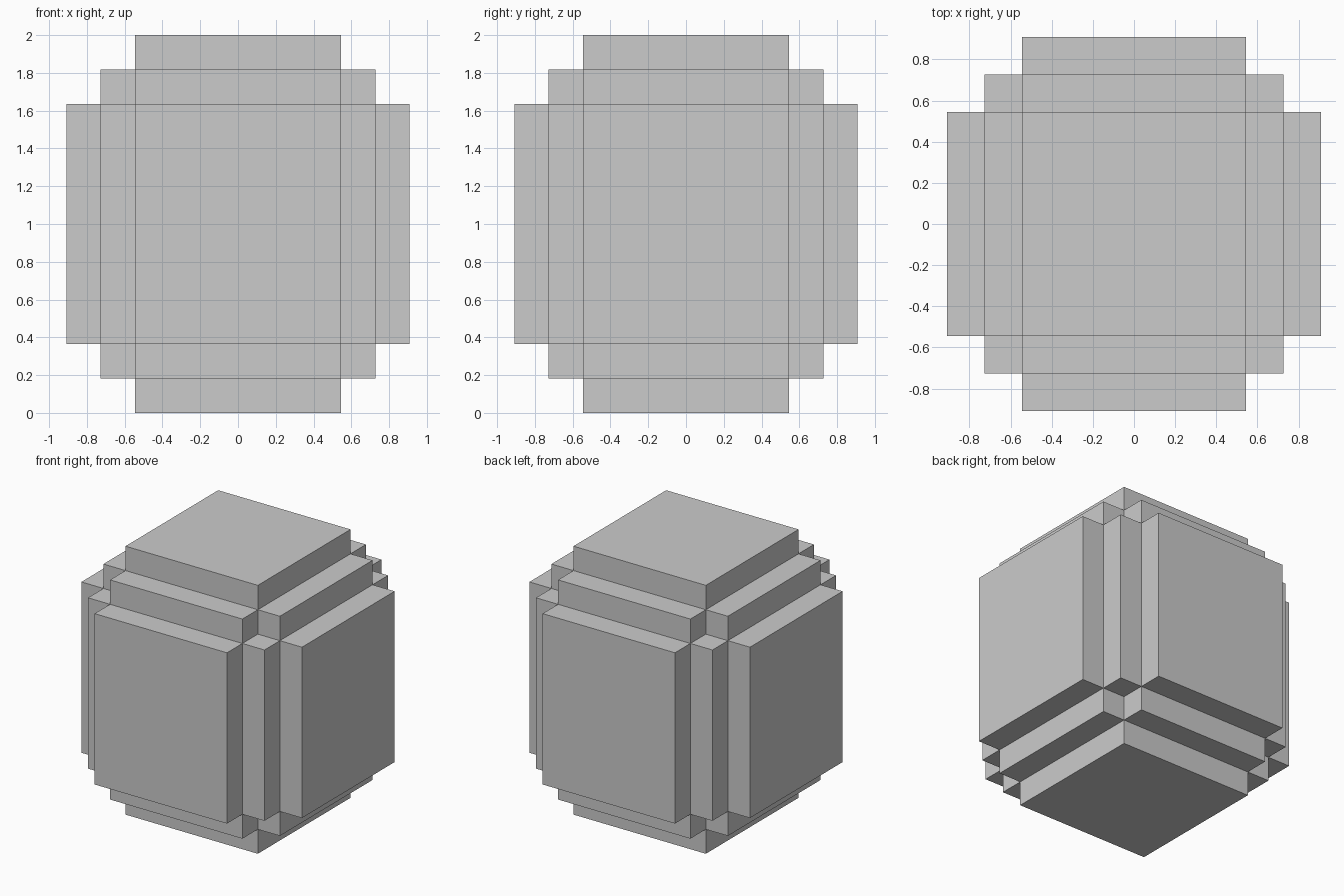
import bpy
import bmesh
from mathutils import Vector

if "Cube" in bpy.data.objects:
    bpy.data.objects.remove(bpy.data.objects["Cube"])

U = 2 / 11                                   # one step of the stepped block
XY = [-5, -4, -3, 3, 4, 5]                   # step lines across
Z = [0, 1, 2, 9, 10, 11]                     # step lines upward
LINES = (XY, XY, Z)


def solid(c):
    """A grid cell is filled when its steps away from the core add up to 2 or less."""
    return sum(abs(i - 2) for i in c) <= 2


def point(i):
    return Vector([LINES[a][i[a]] * U for a in range(3)])


# Single closed shell: one rectangle wherever a filled cell meets empty space
bm = bmesh.new()
cells = [(i, j, k) for i in range(5) for j in range(5) for k in range(5)]
for c in filter(solid, cells):
    for axis in range(3):
        u, v = (axis + 1) % 3, (axis + 2) % 3
        for side in (0, 1):
            n = list(c)
            n[axis] += 2 * side - 1
            if solid(n):
                continue
            corners = []
            for du, dv in ((0, 0), (1, 0), (1, 1), (0, 1)):
                p = list(c)
                p[axis] += side
                p[u] += du
                p[v] += dv
                corners.append(bm.verts.new(point(p)))
            bm.faces.new(corners if side else corners[::-1])

bmesh.ops.remove_doubles(bm, verts=bm.verts[:], dist=1e-4)
bmesh.ops.recalc_face_normals(bm, faces=bm.faces[:])

mesh = bpy.data.meshes.new("stepped_block")
bm.to_mesh(mesh)
bm.free()
block = bpy.data.objects.new("stepped_block", mesh)
bpy.context.collection.objects.link(block)
